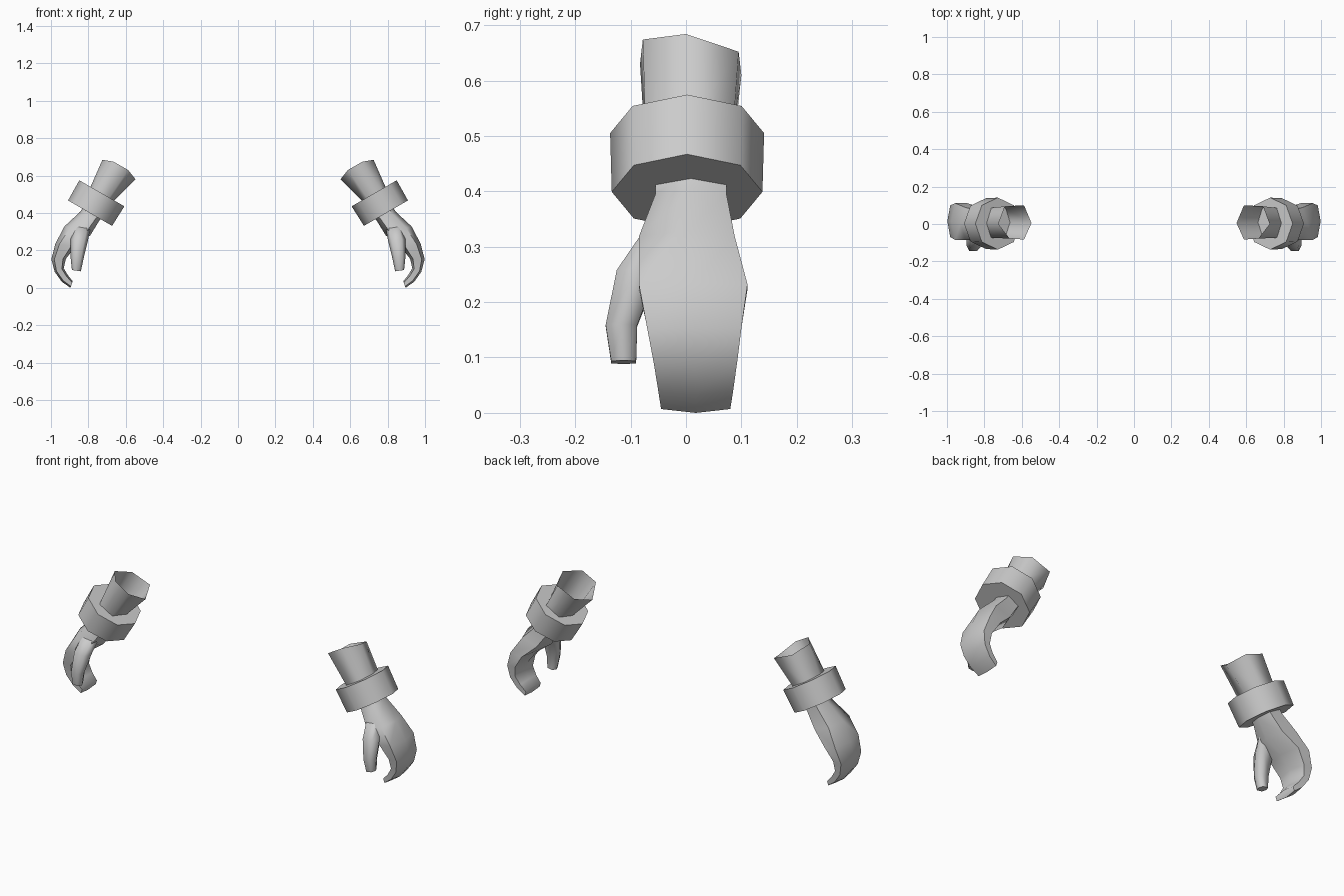
import bpy, bmesh, math
from mathutils import Vector

if "Cube" in bpy.data.objects:
    bpy.data.objects.remove(bpy.data.objects["Cube"])

grey = bpy.data.materials.new("soft_grey")
grey.diffuse_color = (0.6, 0.6, 0.6, 1)
grey.use_nodes = True
grey.node_tree.nodes["Principled BSDF"].inputs["Base Color"].default_value = grey.diffuse_color


def loft(name, rings, cap_start=True, cap_end=True):
    """Skin a list of rings, smooth it and mirror it to the other side."""
    bm = bmesh.new()
    loops = [[bm.verts.new(p) for p in ring] for ring in rings]
    for a, b in zip(loops, loops[1:]):
        n = len(a)
        for i in range(n):
            j = (i + 1) % n
            bm.faces.new((a[i], a[j], b[j], b[i]))
    if cap_start:
        bm.faces.new(loops[0][::-1])
    if cap_end:
        bm.faces.new(loops[-1])
    bmesh.ops.recalc_face_normals(bm, faces=bm.faces[:])
    mesh = bpy.data.meshes.new(name)
    bm.to_mesh(mesh)
    bm.free()
    mesh.materials.append(grey)
    for p in mesh.polygons:
        p.use_smooth = True
    mesh.set_sharp_from_angle(angle=math.radians(68))
    obj = bpy.data.objects.new(name, mesh)
    bpy.context.collection.objects.link(obj)
    obj.modifiers.new("other_side", 'MIRROR').use_mirror_merge = False
    return obj


def hexagon(outer, inner, y0, y1):
    """Six-sided section between an outer and an inner (x, z) point."""
    ym = (y0 + y1) / 2
    o = Vector((outer[0], ym, outer[1]))
    i = Vector((inner[0], ym, inner[1]))

    def corner(t, y):
        p = o.lerp(i, t)
        p.y = y
        return p
    return [o, corner(0.2, y0), corner(0.8, y0), i, corner(0.8, y1), corner(0.2, y1)]


# Cuff: octagonal band around the tilted forearm
def octagon(cx, cz, r):
    u = Vector((0.866, 0, 0.5))
    v = Vector((0, 1, 0))
    c = Vector((cx, 0.002, cz))
    return [c + r * (math.cos(k * math.pi / 4) * u + math.sin(k * math.pi / 4) * v)
            for k in range(8)]


loft("cuff", [octagon(0.728, 0.505, 0.139), octagon(0.791, 0.399, 0.136)])

# Sleeve: flared six-sided tube, open at the top
sleeve_top = [(0.725, 0, 0.684), (0.665, -0.078, 0.674), (0.588, -0.083, 0.63),
              (0.548, 0.005, 0.58), (0.588, 0.1, 0.61), (0.69, 0.095, 0.652)]
sleeve_bottom = hexagon((0.795, 0.525), (0.674, 0.455), -0.073, 0.085)
loft("sleeve", [sleeve_top, sleeve_bottom], cap_start=False, cap_end=False)

# Hand: wrist, palm and curled fingers in one mitten
loft("hand", [hexagon(*s) for s in (
    ((0.825, 0.435), (0.72, 0.385), -0.055, 0.073),
    ((0.845, 0.405), (0.742, 0.358), -0.055, 0.073),
    ((0.928, 0.328), (0.79, 0.28), -0.085, 0.088),
    ((0.977, 0.235), (0.87, 0.22), -0.085, 0.111),
    ((0.998, 0.152), (0.92, 0.155), -0.07, 0.1),
    ((0.98, 0.085), (0.932, 0.105), -0.058, 0.092),
    ((0.942, 0.032), (0.91, 0.068), -0.05, 0.085),
    ((0.896, 0.0), (0.884, 0.035), -0.045, 0.08))])

# Thumb: short tapering finger at the front of the palm
loft("thumb", [hexagon(*s) for s in (
    ((0.875, 0.335), (0.79, 0.315), -0.075, -0.02),
    ((0.895, 0.26), (0.803, 0.25), -0.125, -0.05),
    ((0.895, 0.16), (0.826, 0.155), -0.145, -0.088),
    ((0.888, 0.095), (0.84, 0.088), -0.135, -0.09))])
